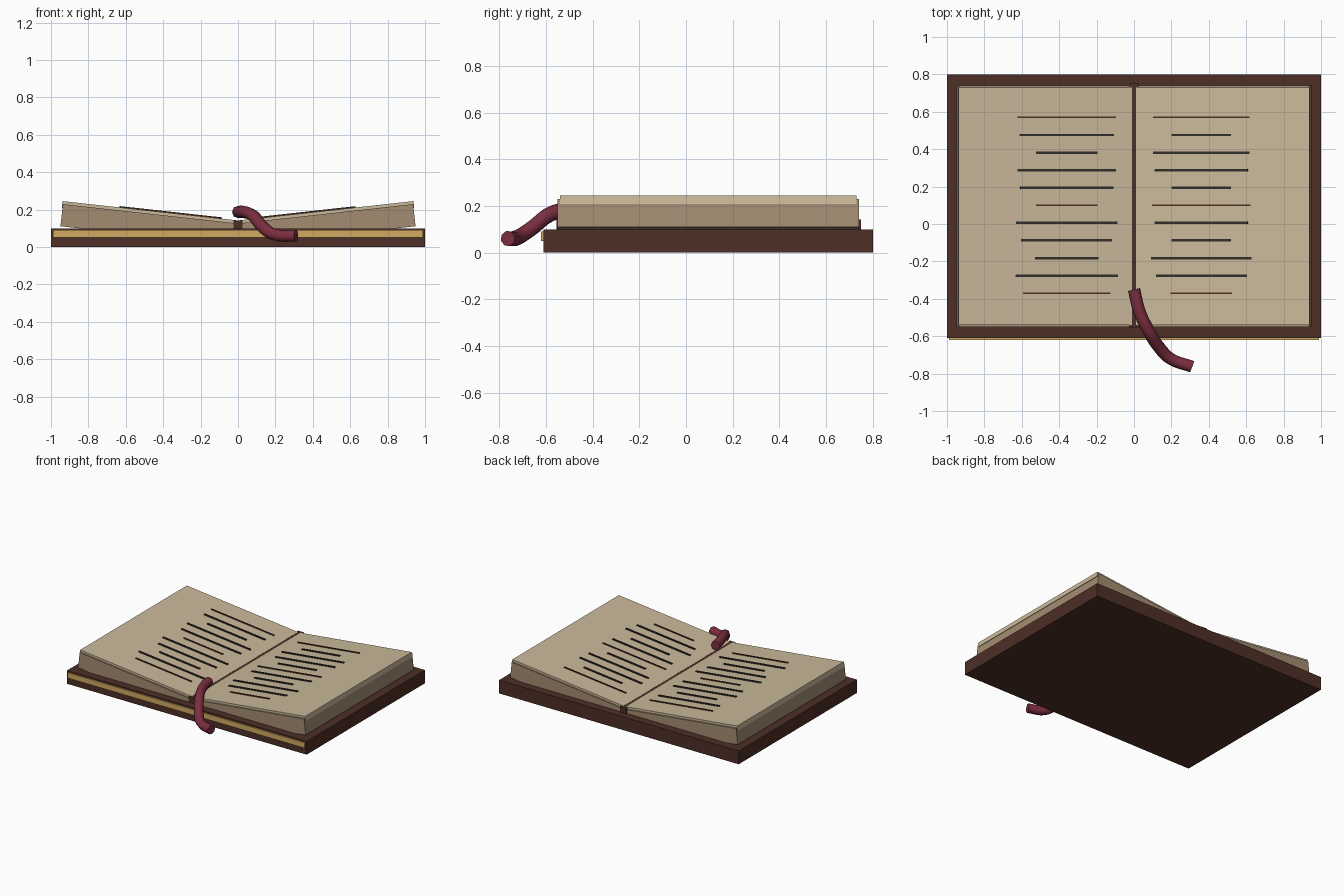
import bpy
from math import sin, cos, radians
from mathutils import Matrix

if "Cube" in bpy.data.objects:
    bpy.data.objects.remove(bpy.data.objects["Cube"])


def material(name, rgb):
    m = bpy.data.materials.new(name)
    m.use_nodes = True
    m.diffuse_color = (*rgb, 1)
    bsdf = next(n for n in m.node_tree.nodes if n.type == "BSDF_PRINCIPLED")
    bsdf.inputs["Base Color"].default_value = (*rgb, 1)
    bsdf.inputs["Roughness"].default_value = 0.8
    return m


LEATHER = material("dark brown leather", (0.075, 0.028, 0.019))
PAPER = material("cream paper", (0.60, 0.49, 0.33))
EDGE = material("tan page edge", (0.37, 0.265, 0.17))
GOLD = material("gold trim", (0.64, 0.40, 0.12))
INK = material("black ink", (0.03, 0.026, 0.022))
BROWN_INK = material("brown ink", (0.075, 0.026, 0.014))
RIBBON = material("crimson ribbon", (0.20, 0.028, 0.05))


def box(name, x, y, z, mat, frame=None):
    """Box from (min, max) ranges, optionally placed in a tilted frame."""
    centre = [(a + b) / 2 for a, b in (x, y, z)]
    size = [b - a for a, b in (x, y, z)]
    bpy.ops.mesh.primitive_cube_add(size=1)
    ob = bpy.context.object
    ob.name = name
    place = Matrix.Translation(centre) @ Matrix.Diagonal((*size, 1))
    ob.data.transform((frame or Matrix()) @ place)
    ob.data.materials.append(mat)
    return ob


# Cover, front trim and spine
box("cover", (-1, 1), (-0.61, 0.80), (0, 0.10), LEATHER)
box("front_trim", (-0.99, 0.99), (-0.62, -0.605), (0.05, 0.09), GOLD)
box("spine", (-0.025, 0.025), (-0.555, 0.75), (0.09, 0.142), LEATHER)

# Tilted page stacks with rows of writing
TILT = radians(6.3)
HINGE_X, HINGE_Z = 0.01, 0.143
ROW_LENGTHS = {
    "left": (0.52, 0.32, 0.52, 0.50, 0.32, 0.53, 0.50, 0.32, 0.54, 0.485, 0.33),
    "right": (0.53, 0.51, 0.33, 0.53, 0.50, 0.33, 0.545, 0.485, 0.34, 0.55, 0.47),
}
for side, s in (("left", 1), ("right", -1)):
    frame = (Matrix.Translation((s * HINGE_X, 0, HINGE_Z))
             @ Matrix.Rotation(-s * TILT, 4, "Y"))

    def page_box(name, u, y, h, mat):
        return box(name, sorted((s * u[0], s * u[1])), y, h, mat, frame)

    page_box(side + "_page_block", (0, 0.93), (-0.55, 0.74), (-0.135, -0.016), EDGE)
    page_box(side + "_top_page", (0, 0.934), (-0.54, 0.73), (-0.036, 0), PAPER)
    for i, length in enumerate(ROW_LENGTHS[side]):
        y = 0.57 - i * 0.094
        thin = i % 5 == 0
        half = 0.004 if thin else 0.0065
        mid = 0.352
        page_box(f"{side}_text_row_{i + 1}", (mid - length / 2, mid + length / 2),
                 (y - half, y + half), (-0.002, 0.007), BROWN_INK if thin else INK)

# Ribbon bookmark draped over the front edge
PATH = [(0, -0.35, 0.187), (0.03, -0.47, 0.187), (0.08, -0.575, 0.168),
        (0.135, -0.66, 0.105), (0.195, -0.72, 0.066), (0.31, -0.763, 0.06)]
curve = bpy.data.curves.new("ribbon_bookmark", "CURVE")
curve.dimensions = "3D"
curve.bevel_depth = 0.033
curve.bevel_resolution = 2
curve.resolution_u = 5
curve.use_fill_caps = True
spline = curve.splines.new("BEZIER")
spline.bezier_points.add(len(PATH) - 1)
for point, co in zip(spline.bezier_points, PATH):
    point.co = co
    point.handle_left_type = point.handle_right_type = "AUTO"
curve.materials.append(RIBBON)
ribbon = bpy.data.objects.new("ribbon_bookmark", curve)
bpy.context.collection.objects.link(ribbon)
bpy.ops.object.select_all(action="DESELECT")
ribbon.select_set(True)
bpy.context.view_layer.objects.active = ribbon
bpy.ops.object.convert(target="MESH")
bpy.ops.object.shade_smooth_by_angle(angle=radians(50))
